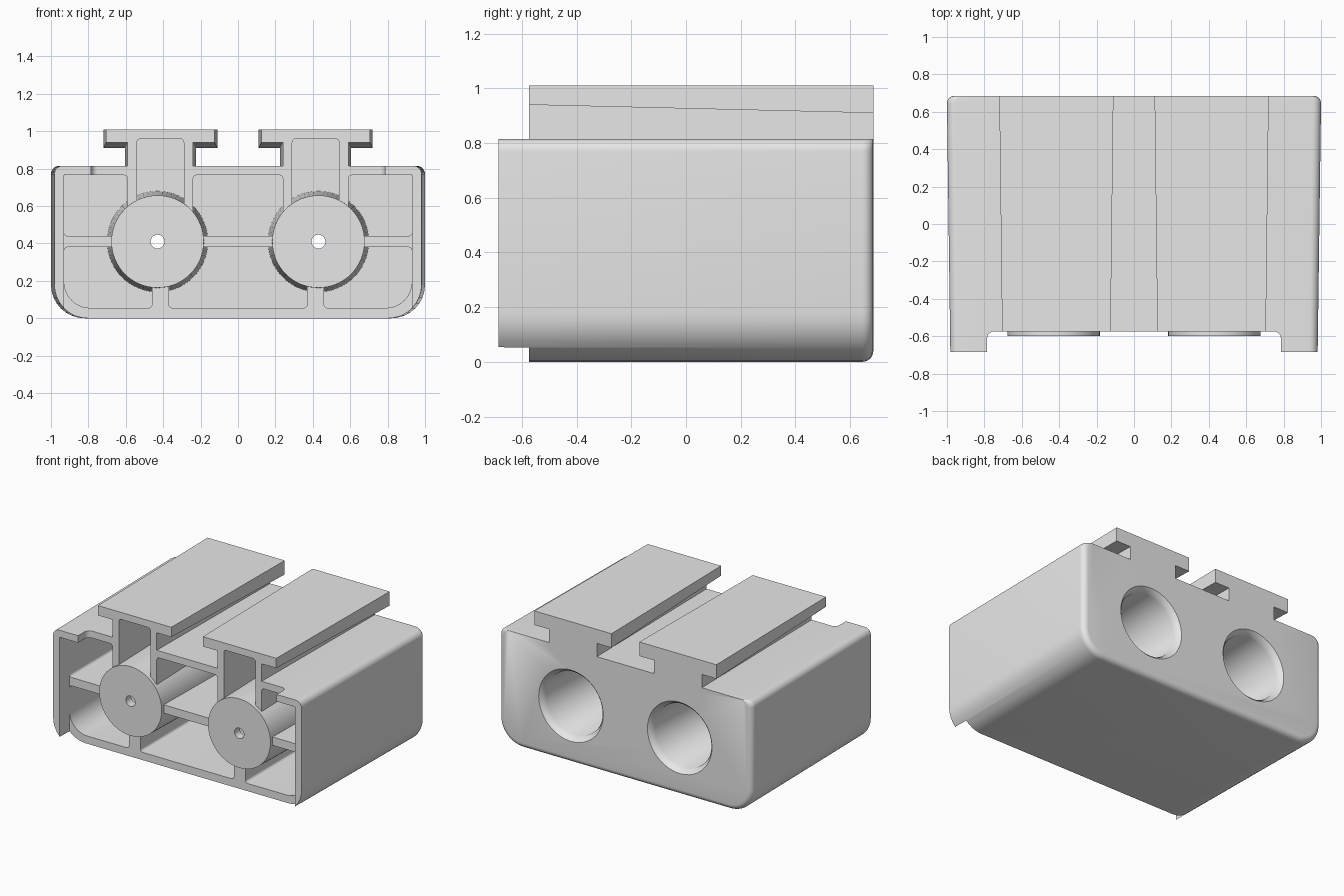
import bpy, bmesh, math

old = bpy.data.objects.get("Cube")
if old:
    bpy.data.objects.remove(old, do_unlink=True)

grey = bpy.data.materials.new("light_grey")
grey.use_nodes = True
grey.diffuse_color = (0.8, 0.8, 0.8, 1)
grey.node_tree.nodes["Principled BSDF"].inputs["Base Color"].default_value = (0.8, 0.8, 0.8, 1)

FRONT, BACK = -0.575, 0.685


def add_loft(bm, rings):
    """Closed solid through rings of equal point count."""
    loops = [[bm.verts.new(p) for p in ring] for ring in rings]
    n = len(loops[0])
    for a, b in zip(loops, loops[1:]):
        for i in range(n):
            j = (i + 1) % n
            bm.faces.new((a[i], a[j], b[j], b[i]))
    bm.faces.new(loops[0])
    bm.faces.new(loops[-1][::-1])


def make(name, solids):
    bm = bmesh.new()
    for rings in solids:
        add_loft(bm, rings)
    bmesh.ops.recalc_face_normals(bm, faces=bm.faces)
    mesh = bpy.data.meshes.new(name)
    bm.to_mesh(mesh)
    bm.free()
    mesh.materials.append(grey)
    obj = bpy.data.objects.new(name, mesh)
    bpy.context.collection.objects.link(obj)
    return obj


def rounded(x0, x1, z0, z1, radii, seg=8):
    """Rounded rectangle; radii go bottom left, bottom right, top right, top left."""
    corners = ((x0, z0, 1, 1), (x1, z0, -1, 1), (x1, z1, -1, -1), (x0, z1, 1, -1))
    pts = []
    for k, ((x, z, sx, sz), r) in enumerate(zip(corners, radii)):
        for s in range(seg + 1):
            a = math.pi + math.pi / 2 * (k + s / seg)
            pts.append((x + sx * r + r * math.cos(a), z + sz * r + r * math.sin(a)))
    return pts


def at_y(pts, y):
    return [(x, y, z) for x, z in pts]


def lathe(cx, cz, steps, seg=64):
    """Rings around an axis along y from (y, radius) steps."""
    turn = [2 * math.pi * i / seg for i in range(seg)]
    return [[(cx + r * math.cos(a), y, cz + r * math.sin(a)) for a in turn] for y, r in steps]


def combine(target, other, operation):
    mod = target.modifiers.new(operation.lower(), 'BOOLEAN')
    mod.operation = operation
    mod.solver = 'EXACT'
    mod.object = other
    bpy.context.view_layer.objects.active = target
    bpy.ops.object.modifier_apply(modifier=mod.name)
    bpy.data.objects.remove(other, do_unlink=True)


# Main block: slight side taper, large lower corners, rounded back edge
def block_ring(y, half, inset):
    low, top = 0.18 - inset, 0.045
    half -= inset
    return at_y(rounded(-half, half, inset, 0.815, (low, low, top, top)), y)


rings = [block_ring(-0.685, 0.982, 0)]
for s in range(7):
    a = math.pi / 2 * s / 6
    rings.append(block_ring(BACK - 0.04 + 0.04 * math.sin(a), 1.0, 0.04 * (1 - math.cos(a))))
body = make("housing", [rings])

# Front recess between the two side ears
notch = rounded(-0.785, 0.785, -0.9, FRONT, (0, 0, 0.035, 0.035))
combine(body, make("front_notch", [[[(x, y, z) for x, y in notch] for z in (-0.1, 1.2)]]), 'DIFFERENCE')
inner = [(-1.2, -0.1), (1.2, -0.1), (1.2, 0.05), (0.93, 0.05),
         (0.93, 0.765), (-0.93, 0.765), (-0.93, 0.05), (-1.2, 0.05)]
combine(body, make("ear_inside", [[at_y(inner, -0.9), at_y(inner, FRONT)]]), 'DIFFERENCE')


# T-shaped rails on top
def rail_ring(cx, y, stem, head, under):
    half = [(stem, 0.78), (stem, under), (head, under), (head, 1.01)]
    return at_y([(cx + x, z) for x, z in half] + [(cx - x, z) for x, z in half[::-1]], y)


combine(body, make("rails", [[rail_ring(s * 0.415, FRONT, 0.175, 0.29, 0.94),
                              rail_ring(s * 0.415, BACK, 0.19, 0.305, 0.91)]
                             for s in (-1, 1)]), 'UNION')

# Hollow cells, leaving the walls and ribs between them
r = 0.02
cells = [rounded(-0.24, 0.24, 0.44, 0.765, (r, r, r, r)),
         rounded(-0.37, 0.37, 0.055, 0.38, (r, r, r, r))]
sides = [rounded(0.59, 0.93, 0.44, 0.765, (r, r, 0.005, r)),
         rounded(0.46, 0.93, 0.055, 0.38, (r, 0.14, r, r)),
         rounded(0.29, 0.54, 0.5, 0.96, (r, r, r, r))]
cells += sides + [[(-x, z) for x, z in cell] for cell in sides]
combine(body, make("cells", [[at_y(c, -0.9), at_y(c, 0.62)] for c in cells]), 'DIFFERENCE')

# Tapered tubes with closed fronts, bored from the back
tube = [(-0.6, 0.247), (0.64, 0.27)]
bore = [(0.72, 0.262), (BACK, 0.255), (0.67, 0.24), (0.64, 0.225),
        (-0.54, 0.205), (-0.54, 0.037), (-0.8, 0.037)]
for part, steps, operation in (("tubes", tube, 'UNION'), ("bores", bore, 'DIFFERENCE')):
    combine(body, make(part, [lathe(s * 0.43, 0.41, steps) for s in (-1, 1)]), operation)

# Smooth shading with sharp edges kept
bpy.ops.object.select_all(action='DESELECT')
body.select_set(True)
bpy.context.view_layer.objects.active = body
bpy.ops.object.shade_smooth_by_angle(angle=math.radians(30))
